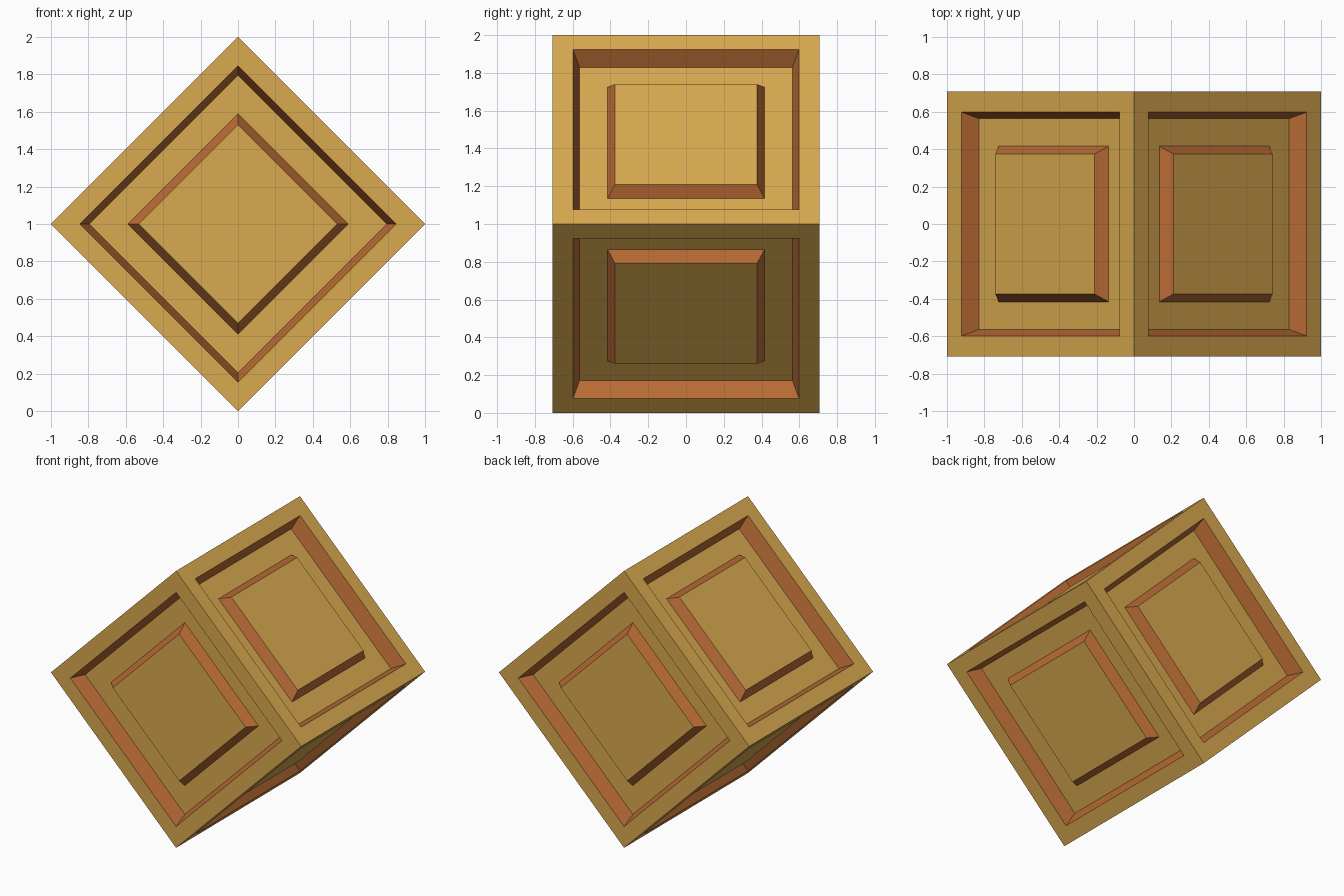
import bpy, bmesh, math
from mathutils import Matrix

if "Cube" in bpy.data.objects:
    bpy.data.objects.remove(bpy.data.objects["Cube"])


def material(name, rgb):
    m = bpy.data.materials.new(name)
    m.diffuse_color = (*rgb, 1.0)
    m.use_nodes = True
    m.node_tree.nodes["Principled BSDF"].inputs["Base Color"].default_value = m.diffuse_color
    return m


SIDE = math.sqrt(2)  # the diagonal of the crate is 2 units
GOLD, BROWN = 0, 1

# Crate body
bm = bmesh.new()
bmesh.ops.create_cube(bm, size=SIDE)
panels = list(bm.faces)

# Per side: flat frame, recess wall, recess floor, raised panel bevel
steps = [
    (0.109, 0.0, GOLD),
    (0.035, -0.10, BROWN),
    (0.147, 0.0, GOLD),
    (0.041, 0.065, BROWN),
]
for width, depth, colour in steps:
    rim = bmesh.ops.inset_individual(bm, faces=panels, thickness=width,
                                     depth=depth, use_even_offset=True)
    for f in rim["faces"]:
        f.material_index = colour
for f in panels:
    f.material_index = GOLD

# Stand the crate on one edge
bm.transform(Matrix.Translation((0, 0, 1)) @ Matrix.Rotation(math.radians(45), 4, 'Y'))

mesh = bpy.data.meshes.new("crate")
bm.to_mesh(mesh)
bm.free()
mesh.materials.append(material("golden wood", (0.70, 0.40, 0.08)))
mesh.materials.append(material("brown wood", (0.48, 0.147, 0.035)))
crate = bpy.data.objects.new("crate", mesh)
bpy.context.collection.objects.link(crate)
